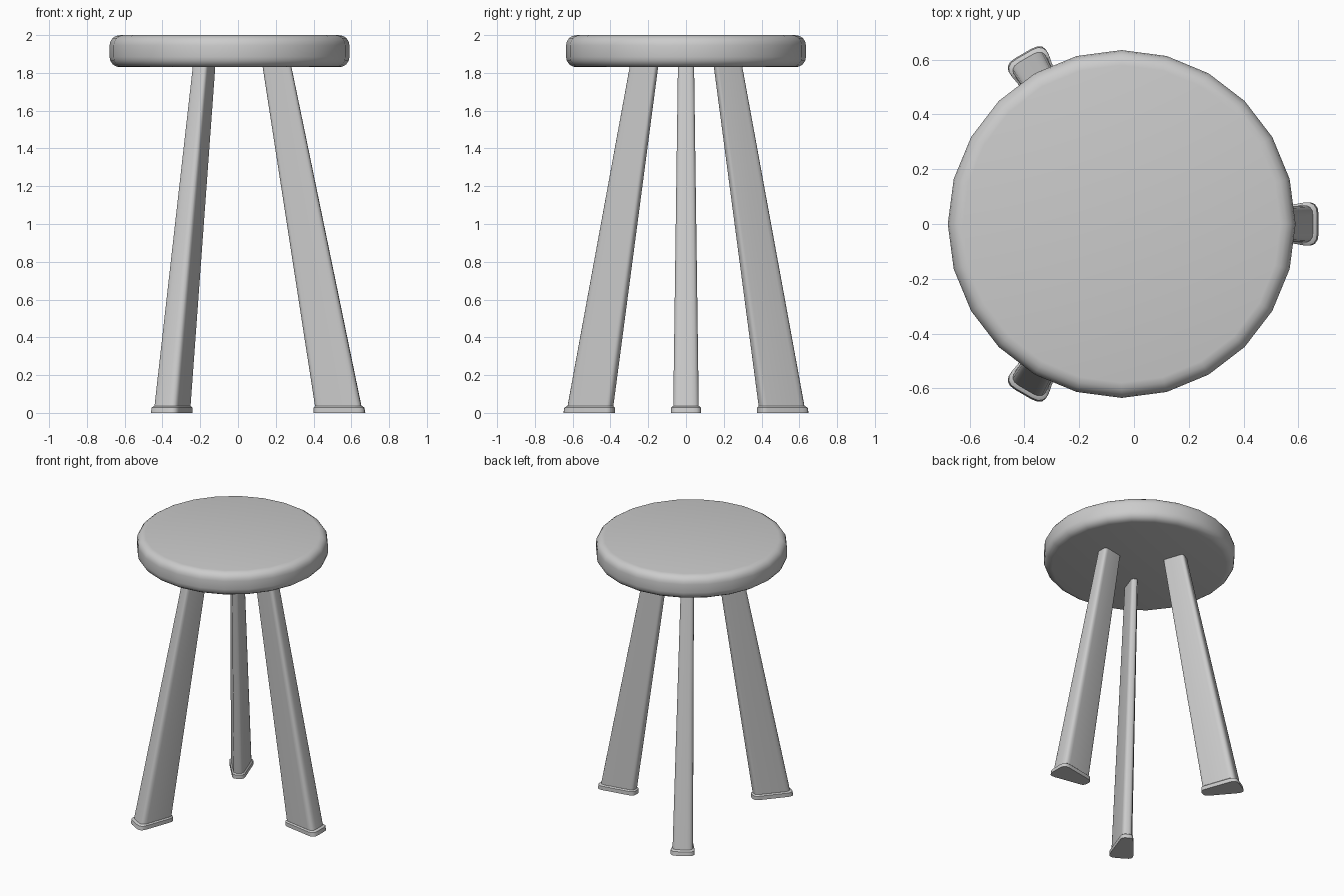
import bpy, bmesh, math
from mathutils import Vector, Matrix

if "Cube" in bpy.data.objects:
    bpy.data.objects.remove(bpy.data.objects["Cube"])

CENTER_X = -0.045

# One plain grey for everything
grey = bpy.data.materials.new("light grey")
grey.use_nodes = True
colour = (0.6, 0.6, 0.6, 1)
grey.diffuse_color = colour
grey.node_tree.nodes["Principled BSDF"].inputs["Base Color"].default_value = colour


def finish(bm, name, angle):
    bmesh.ops.recalc_face_normals(bm, faces=bm.faces)
    mesh = bpy.data.meshes.new(name)
    bm.to_mesh(mesh)
    bm.free()
    mesh.materials.append(grey)
    ob = bpy.data.objects.new(name, mesh)
    bpy.context.collection.objects.link(ob)
    bpy.ops.object.select_all(action="DESELECT")
    ob.select_set(True)
    bpy.context.view_layer.objects.active = ob
    bpy.ops.object.shade_smooth_by_angle(angle=math.radians(angle))
    return ob


def section(inner, outer, inner_half, outer_half, z, steps=5):
    """Wedge outline with rounded corners, narrow end towards the centre."""
    corners = [Vector((inner, -inner_half, z)), Vector((outer, -outer_half, z)),
               Vector((outer, outer_half, z)), Vector((inner, inner_half, z))]
    cuts = [inner_half * 0.8, outer_half * 0.6, outer_half * 0.6, inner_half * 0.8]
    points = []
    for i, c in enumerate(corners):
        a = c + (corners[i - 1] - c).normalized() * cuts[i]
        b = c + (corners[(i + 1) % 4] - c).normalized() * cuts[i]
        for s in range(steps):
            t = s / (steps - 1)
            points.append(a * (1 - t) ** 2 + c * 2 * t * (1 - t) + b * t * t)
    return points


def loft(name, sections, turn):
    bm = bmesh.new()
    rings = [[bm.verts.new(p) for p in s] for s in sections]
    n = len(rings[0])
    for low, high in zip(rings, rings[1:]):
        for i in range(n):
            j = (i + 1) % n
            bm.faces.new((low[i], low[j], high[j], high[i]))
    bm.faces.new(rings[0][::-1])
    bm.faces.new(rings[-1])
    place = Matrix.Translation((CENTER_X, 0, 0)) @ Matrix.Rotation(turn, 4, "Z")
    bmesh.ops.transform(bm, matrix=place, verts=bm.verts)
    return finish(bm, name, 35)


# Seat: disc with rounded rims
bm = bmesh.new()
bmesh.ops.create_cone(bm, cap_ends=True, segments=24, radius1=0.635, radius2=0.635,
                      depth=0.17, matrix=Matrix.Translation((CENTER_X, 0, 1.915)))
rims = [e for e in bm.edges if abs(e.verts[0].co.z - e.verts[1].co.z) < 0.01]
bmesh.ops.bevel(bm, geom=rims, offset=0.055, segments=4, profile=0.5, affect="EDGES")
finish(bm, "seat", 40)

# Three splayed, tapering legs, each with a slightly wider foot
for i, side in enumerate(("left", "back_right", "front_right")):
    turn = i * math.tau / 3
    loft(side + "_leg", [section(0.455, 0.702, 0.03, 0.075, 0.02),
                         section(0.168, 0.318, 0.018, 0.047, 1.88)], turn)
    loft(side + "_foot", [section(0.444, 0.719, 0.038, 0.088, 0),
                          section(0.444, 0.714, 0.038, 0.087, 0.028),
                          section(0.453, 0.702, 0.031, 0.077, 0.036)], turn)
